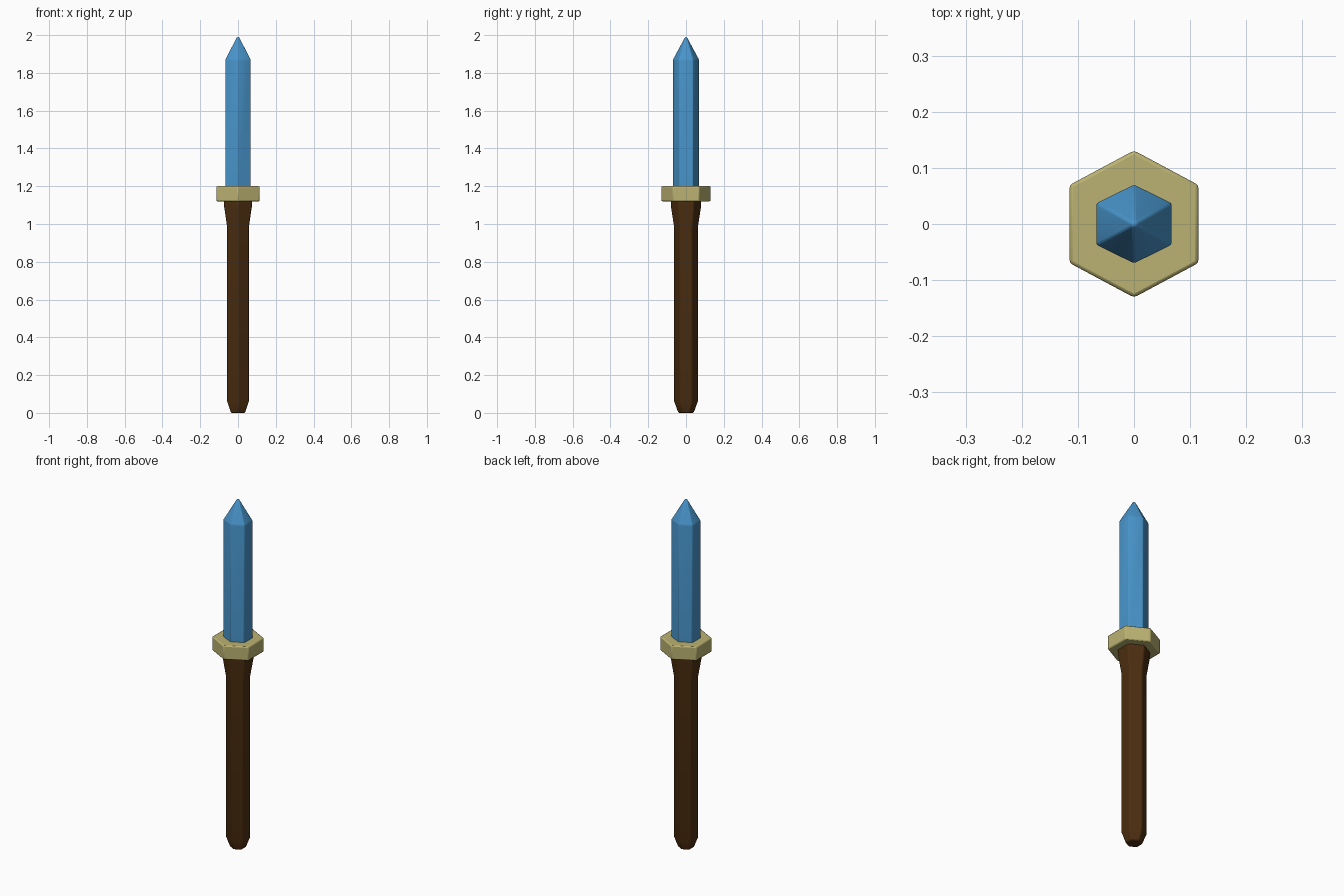
import bpy, bmesh, math

cube = bpy.data.objects.get("Cube")
if cube:
    bpy.data.objects.remove(cube, do_unlink=True)


def material(name, rgb):
    m = bpy.data.materials.new(name)
    m.use_nodes = True
    m.diffuse_color = (*rgb, 1)
    m.node_tree.nodes["Principled BSDF"].inputs["Base Color"].default_value = (*rgb, 1)
    return m


def hex_part(name, profile, mat, bevel, y_corner):
    """Stack six-sided rings (z, half width in x, half depth in y), points on +-y."""
    bm = bmesh.new()
    rings = []
    for z, hx, hy in profile:
        if hx == 0:
            rings.append([bm.verts.new((0, 0, z))])
            continue
        side = hy * y_corner
        outline = [(0, -hy), (hx, -side), (hx, side), (0, hy), (-hx, side), (-hx, -side)]
        rings.append([bm.verts.new((x, y, z)) for x, y in outline])
    for low, high in zip(rings, rings[1:]):
        for i in range(6):
            j = (i + 1) % 6
            if len(high) == 1:
                bm.faces.new((low[i], low[j], high[0]))
            else:
                bm.faces.new((low[i], low[j], high[j], high[i]))
    bm.faces.new(rings[0][::-1])
    if len(rings[-1]) > 1:
        bm.faces.new(rings[-1])
    bmesh.ops.recalc_face_normals(bm, faces=bm.faces)
    mesh = bpy.data.meshes.new(name)
    bm.to_mesh(mesh)
    bm.free()
    obj = bpy.data.objects.new(name, mesh)
    bpy.context.collection.objects.link(obj)
    mesh.materials.append(mat)
    # Soft narrow edges
    mod = obj.modifiers.new("soft_edges", "BEVEL")
    mod.width = bevel
    mod.segments = 2
    mod.limit_method = "ANGLE"
    mod.angle_limit = math.radians(20)
    bpy.ops.object.select_all(action="DESELECT")
    obj.select_set(True)
    bpy.context.view_layer.objects.active = obj
    bpy.ops.object.shade_smooth_by_angle(angle=math.radians(35))
    return obj


wood = material("dark_brown_wood", (0.072, 0.027, 0.005))
brass = material("pale_gold", (0.50, 0.45, 0.17))
steel = material("blue_blade", (0.065, 0.30, 0.60))

# Grip: tapered foot, straight shaft, flared collar under the guard
hex_part("handle", [(0, 0.037, 0.042), (0.06, 0.057, 0.064), (0.98, 0.057, 0.064),
                    (1.09, 0.073, 0.081), (1.13, 0.073, 0.081)], wood, 0.006, 0.5)

# Hexagonal guard
hex_part("guard", [(1.12, 0.115, 0.131), (1.20, 0.115, 0.131)], brass, 0.006, 0.53)

# Straight blade with a pyramid point
hex_part("blade", [(1.19, 0.067, 0.070), (1.87, 0.067, 0.070), (2.0, 0, 0)],
         steel, 0.004, 0.53)
